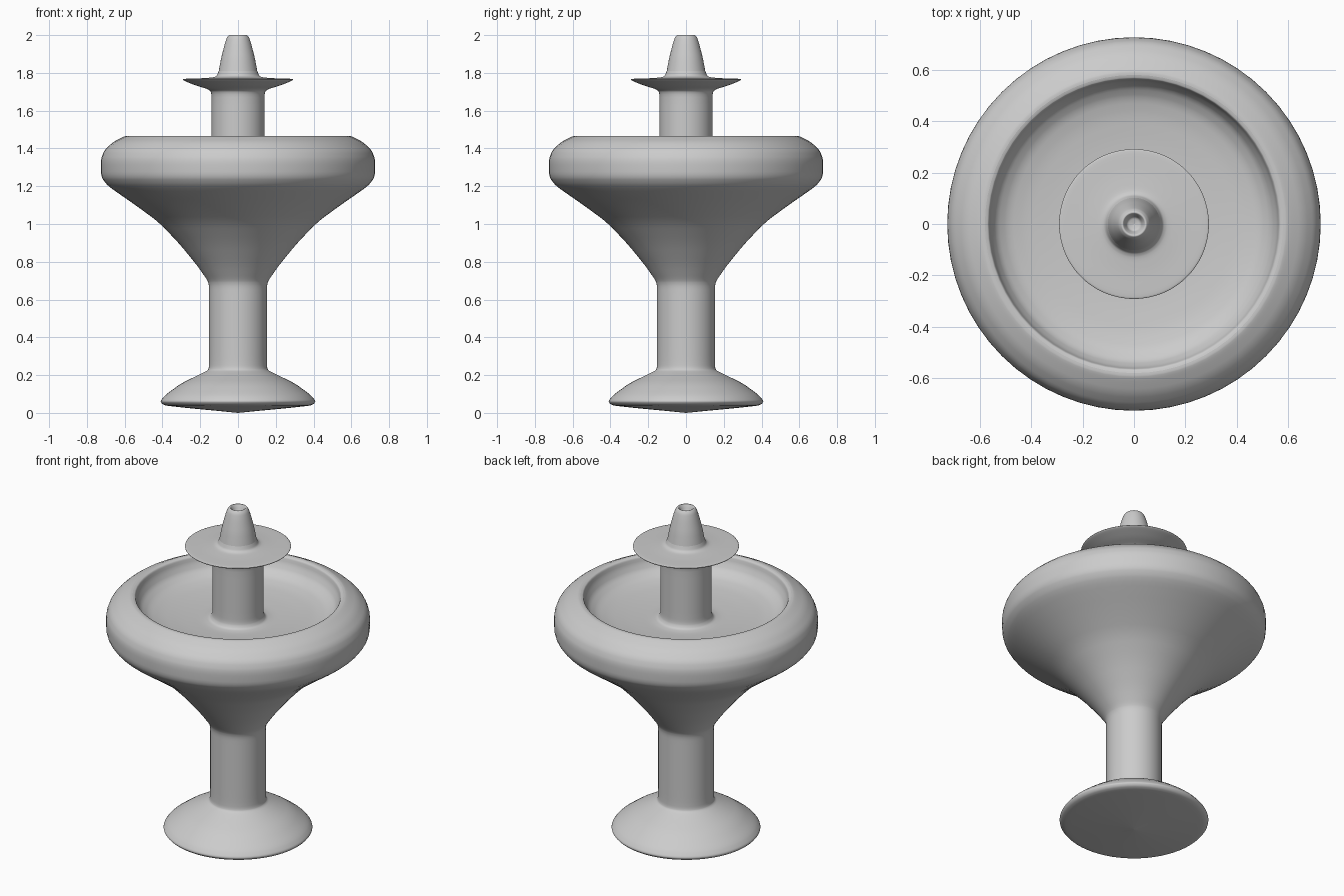
import bpy, bmesh, math

SIDES = 64

def soften(pts, passes=2):
    # Corner-cutting keeps the end points and rounds everything between
    for _ in range(passes):
        out = [pts[0]]
        for (r0, z0), (r1, z1) in zip(pts, pts[1:]):
            out += [(r0 * .82 + r1 * .18, z0 * .82 + z1 * .18),
                    (r0 * .18 + r1 * .82, z0 * .18 + z1 * .82)]
        pts = out + [pts[-1]]
    return pts

def lathe(name, profile):
    bm = bmesh.new()
    rings = []
    for r, z in soften(profile):
        rings.append([bm.verts.new((r * math.cos(2 * math.pi * j / SIDES),
                                    r * math.sin(2 * math.pi * j / SIDES), z))
                      for j in range(SIDES)])
    for a, b in zip(rings, rings[1:]):
        for j in range(SIDES):
            k = (j + 1) % SIDES
            bm.faces.new((a[j], a[k], b[k], b[j]))
    bmesh.ops.remove_doubles(bm, verts=bm.verts, dist=1e-5)
    for f in bm.faces:
        f.smooth = True
    me = bpy.data.meshes.new(name)
    bm.to_mesh(me)
    bm.free()
    ob = bpy.data.objects.new(name, me)
    bpy.context.collection.objects.link(ob)
    return ob

# Domed sole, flared foot and stem
lathe("foot_and_stem", [(0, .0), (.1, .010), (.25, .024), (.38, .038), (.40, .046), (.412, .062),
                        (.385, .095), (.30, .157), (.20, .205), (.158, .226),
                        (.153, .25), (.153, .45), (.153, .60)])
# Bowl outside, up to the rim
lathe("bowl_outside", [(.153, .60), (.153, .67), (.16, .70), (.22, .785), (.31, .895),
                       (.42, 1.01), (.55, 1.105), (.69, 1.202), (.725, 1.25),
                       (.727, 1.34), (.708, 1.39), (.66, 1.435), (.595, 1.467), (.58, 1.467)])
# Bowl inside: rim lip, wall and basin floor sloping to the column
lathe("bowl_inside", [(.58, 1.467), (.565, 1.463), (.557, 1.43), (.535, 1.39), (.49, 1.36),
                      (.42, 1.343), (.32, 1.332), (.20, 1.325), (.155, 1.33), (.14, 1.355), (.14, 1.45)])
# Central column flaring into a thin overflow plate
lathe("column_and_plate", [(.14, 1.45), (.14, 1.60), (.14, 1.70), (.165, 1.716), (.22, 1.732),
                           (.285, 1.758), (.293, 1.765), (.285, 1.769), (.20, 1.771),
                           (.13, 1.776), (.112, 1.785), (.102, 1.81)])
# Spout with a small hollow tip
lathe("spout", [(.102, 1.81), (.089, 1.88), (.071, 1.95), (.06, 1.985), (.049, 2.0),
                (.042, 2.0), (.034, 1.985), (.026, 1.965), (0, 1.96)])
